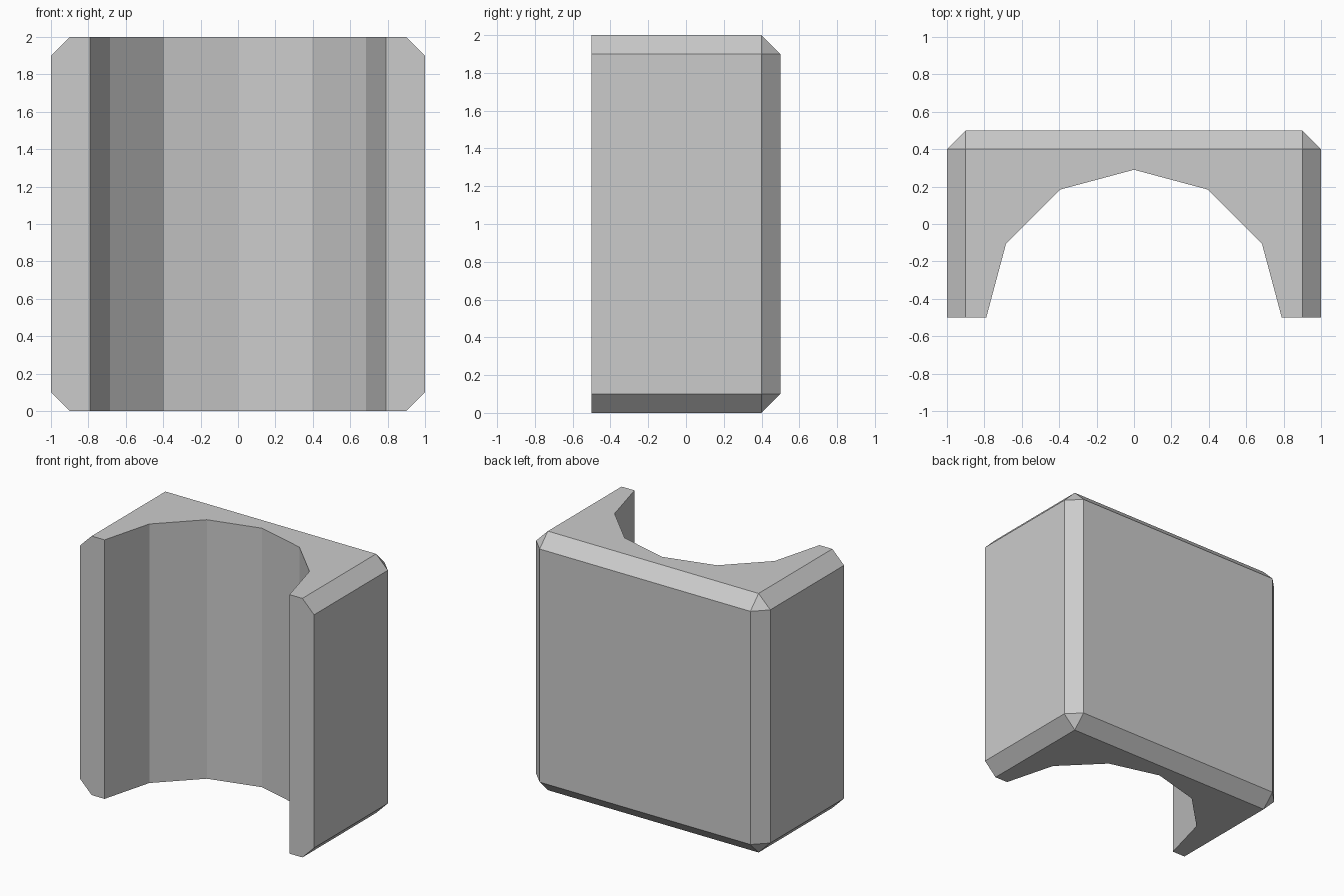
import bpy, bmesh
from mathutils import Matrix

if "Cube" in bpy.data.objects:
    bpy.data.objects.remove(bpy.data.objects["Cube"])


def make_object(name, bm):
    bmesh.ops.recalc_face_normals(bm, faces=bm.faces)
    mesh = bpy.data.meshes.new(name)
    bm.to_mesh(mesh)
    bm.free()
    obj = bpy.data.objects.new(name, mesh)
    bpy.context.collection.objects.link(obj)
    return obj


CENTRE = (0, -0.5, 1)

# Chamfered cube, sliced in half so the front stays flat and unchamfered
bm = bmesh.new()
bmesh.ops.create_cube(bm, size=2, matrix=Matrix.Translation(CENTRE))
bmesh.ops.bevel(bm, geom=bm.edges[:], offset=0.1, segments=1,
                affect='EDGES', offset_type='OFFSET')
bmesh.ops.bisect_plane(bm, geom=bm.verts[:] + bm.edges[:] + bm.faces[:],
                       plane_co=CENTRE, plane_no=(0, 1, 0), clear_inner=True)
bmesh.ops.holes_fill(bm, edges=[e for e in bm.edges if e.is_boundary], sides=0)
block = make_object("half_block", bm)

# Twelve-sided vertical channel through the front
bm = bmesh.new()
bmesh.ops.create_cone(bm, cap_ends=True, segments=12, radius1=0.79, radius2=0.79,
                      depth=3, matrix=Matrix.Translation(CENTRE))
cutter = make_object("channel_cutter", bm)
cutter.hide_render = True
cutter.hide_set(True)

cut = block.modifiers.new("channel", 'BOOLEAN')
cut.operation = 'DIFFERENCE'
cut.solver = 'EXACT'
cut.object = cutter
